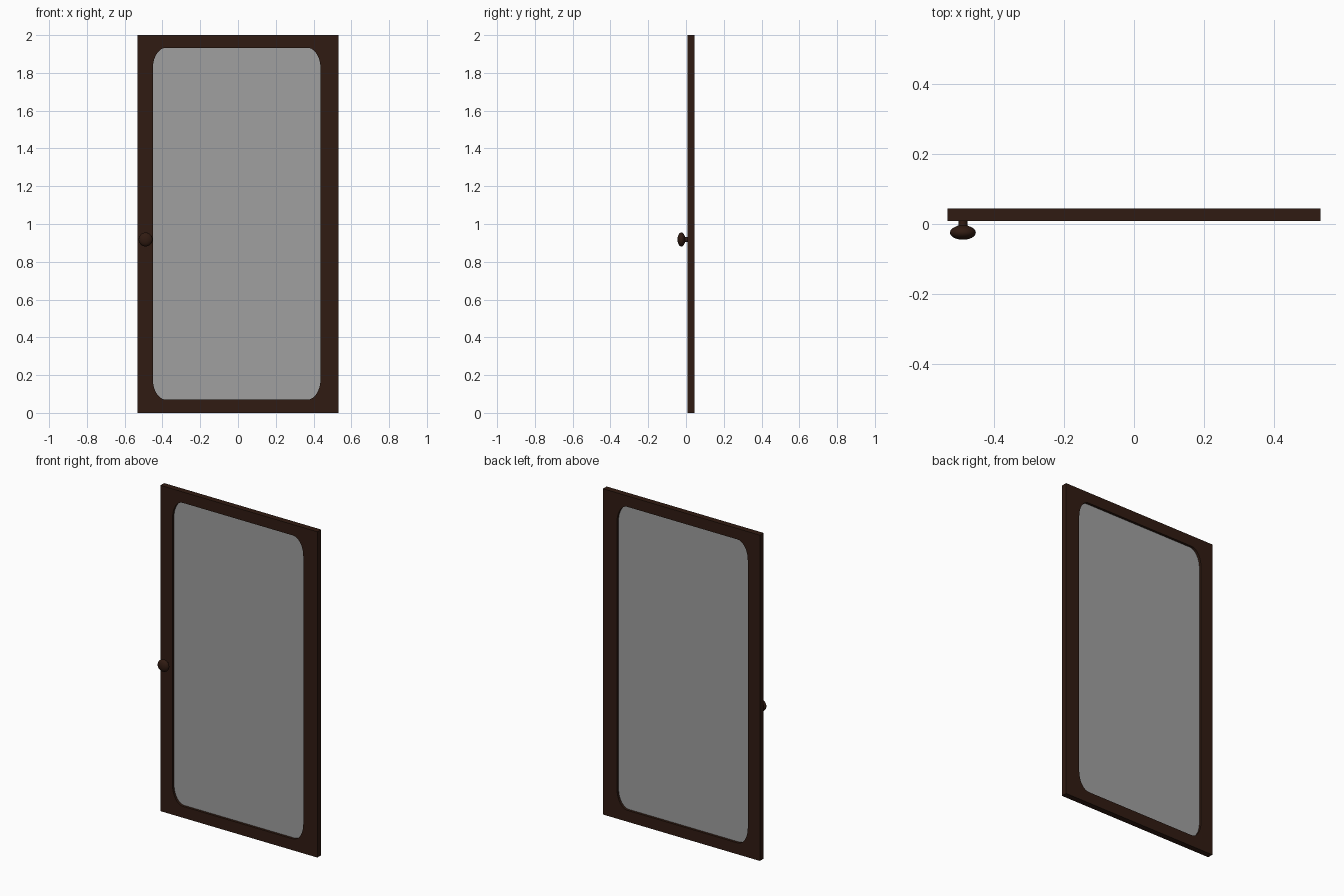
import bpy, bmesh, math

if "Cube" in bpy.data.objects:
    bpy.data.objects.remove(bpy.data.objects["Cube"])

def material(name, color):
    m = bpy.data.materials.new(name)
    m.diffuse_color = color
    m.use_nodes = True
    m.node_tree.nodes["Principled BSDF"].inputs["Base Color"].default_value = m.diffuse_color
    return m

wood = material("dark_wood", (0.03, 0.011, 0.006, 1))
pane = material("clear_pane", (0.35, 0.35, 0.35, 0.65))

X, H, Y0, Y1 = 0.533, 2.0, 0.009, 0.045          # door extents
WX0, WX1, WZ0, WZ1 = -0.451, 0.437, 0.07, 1.933  # window opening
RX, RZ, SEG = 0.07, 0.11, 10                     # opening corner radii

def make_object(name, bm, mat):
    bmesh.ops.recalc_face_normals(bm, faces=bm.faces)
    me = bpy.data.meshes.new(name)
    bm.to_mesh(me)
    bm.free()
    me.materials.append(mat)
    ob = bpy.data.objects.new(name, me)
    bpy.context.collection.objects.link(ob)
    bpy.ops.object.select_all(action='DESELECT')
    ob.select_set(True)
    bpy.context.view_layer.objects.active = ob
    bpy.ops.object.shade_smooth_by_angle(angle=math.radians(35))
    return ob

# Rounded window outline, one list of points per corner (counter-clockwise from top right)
centres = [(WX1 - RX, WZ1 - RZ), (WX0 + RX, WZ1 - RZ), (WX0 + RX, WZ0 + RZ), (WX1 - RX, WZ0 + RZ)]
corners = []
for i, (cx, cz) in enumerate(centres):
    angles = [math.pi / 2 * (i + k / SEG) for k in range(SEG + 1)]
    corners.append([(cx + RX * math.cos(a), cz + RZ * math.sin(a)) for a in angles])

# Door frame: front face fanned around the opening, then extruded to the back
bm = bmesh.new()
outer = [bm.verts.new((x, Y0, z)) for x, z in ((X, H), (-X, H), (-X, 0), (X, 0))]
inner = [[bm.verts.new((x, Y0, z)) for x, z in c] for c in corners]
for i in range(4):
    j = (i + 1) % 4
    for k in range(SEG):
        bm.faces.new((outer[i], inner[i][k + 1], inner[i][k]))
    bm.faces.new((outer[i], outer[j], inner[j][0], inner[i][-1]))
ext = bmesh.ops.extrude_face_region(bm, geom=bm.faces[:], use_keep_orig=True)
back = [g for g in ext["geom"] if isinstance(g, bmesh.types.BMVert)]
bmesh.ops.translate(bm, verts=back, vec=(0, Y1 - Y0, 0))
make_object("door_frame", bm, wood)

# Thin pane in the middle of the frame
bm = bmesh.new()
mid, t = (Y0 + Y1) / 2, 0.006
outline = [p for c in corners for p in c]
face = bm.faces.new([bm.verts.new((x, mid - t / 2, z)) for x, z in outline])
ext = bmesh.ops.extrude_face_region(bm, geom=[face], use_keep_orig=True)
back = [g for g in ext["geom"] if isinstance(g, bmesh.types.BMVert)]
bmesh.ops.translate(bm, verts=back, vec=(0, t, 0))
make_object("window_pane", bm, pane)

# Door knob: stem and flattened round head, turned about the y axis
profile = [(0.0125, Y0 + 0.002), (0.0125, -0.004)]
for k in range(1, 13):
    a = math.pi * (0.1 + 0.9 * k / 12)
    profile.append((max(0.037 * math.sin(a), 0.0), -0.0245 + 0.0205 * math.cos(a)))
profile[-1] = (0, -0.045)
bm = bmesh.new()
pts = [bm.verts.new((r, y, 0)) for r, y in [(0, Y0 + 0.002)] + profile]
edges = [bm.edges.new(e) for e in zip(pts, pts[1:])]
bmesh.ops.spin(bm, geom=pts + edges, cent=(0, 0, 0), axis=(0, 1, 0), angle=2 * math.pi, steps=32)
bmesh.ops.remove_doubles(bm, verts=bm.verts, dist=1e-5)
knob = make_object("door_knob", bm, wood)
knob.location = (-0.489, 0, 0.918)
